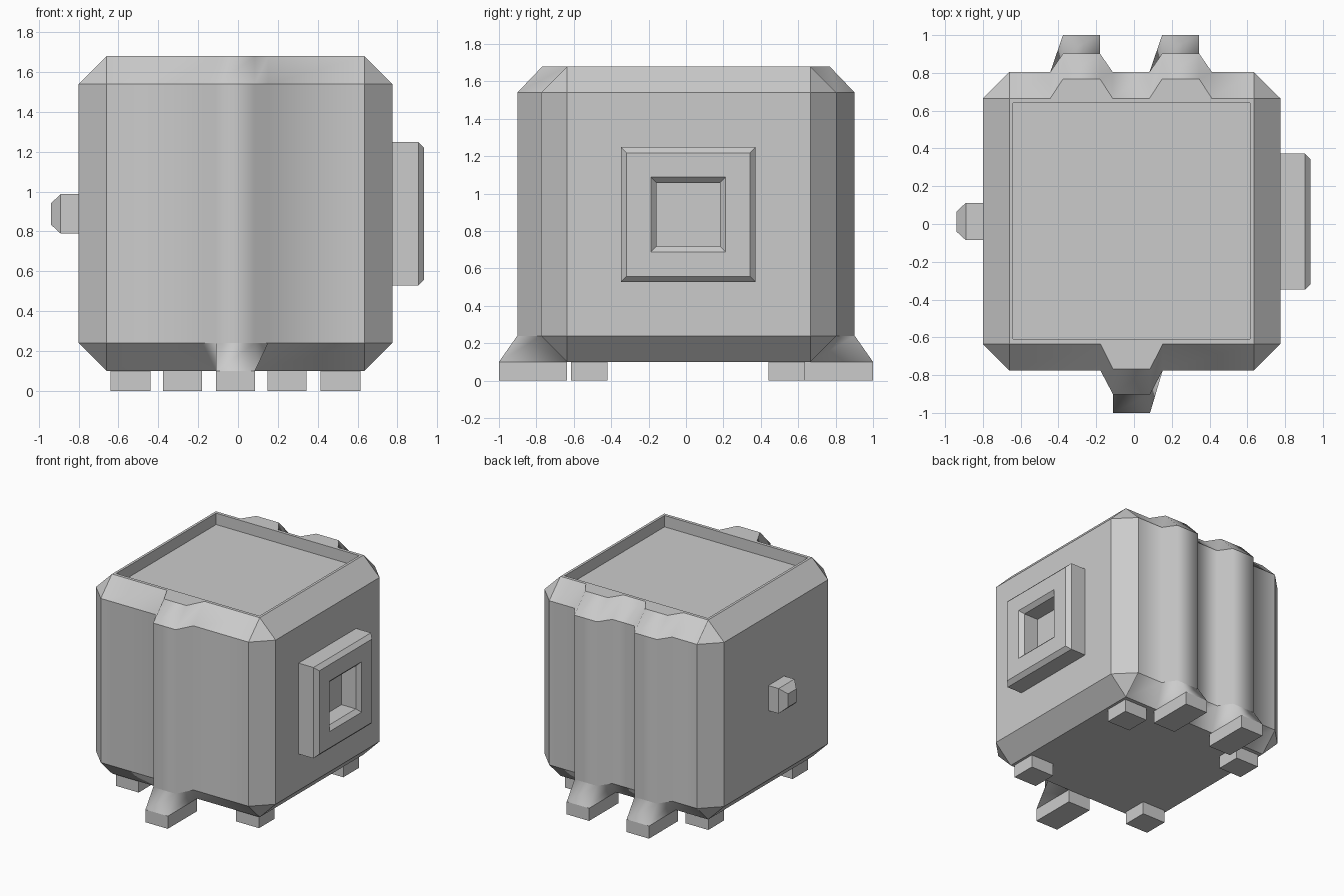
import bpy, bmesh
from mathutils import Vector

if "Cube" in bpy.data.objects:
    bpy.data.objects.remove(bpy.data.objects["Cube"])


def loft(name, rings, soft=()):
    """Skin a stack of equal-length rings, cap both ends; columns in soft stay smooth."""
    bm = bmesh.new()
    loops = [[bm.verts.new(p) for p in r] for r in rings]
    n = len(loops[0])
    sides = []
    for a, b in zip(loops, loops[1:]):
        for i in range(n):
            j = (i + 1) % n
            sides.append(bm.faces.new((a[i], a[j], b[j], b[i])))
    bm.faces.new(loops[0][::-1])
    bm.faces.new(loops[-1])
    if soft:
        for f in sides:
            f.smooth = True
        for e in bm.edges:
            e.smooth = False
        for a, b in zip(loops, loops[1:]):
            for i in soft:
                bm.edges.get((a[i], b[i])).smooth = True
    bmesh.ops.remove_doubles(bm, verts=bm.verts, dist=0.0005)
    bmesh.ops.recalc_face_normals(bm, faces=bm.faces)
    me = bpy.data.meshes.new(name)
    bm.to_mesh(me)
    bm.free()
    ob = bpy.data.objects.new(name, me)
    bpy.context.collection.objects.link(ob)
    return ob


def box(name, x0, x1, y0, y1, z0, z1):
    return loft(name, [[(x0, y0, z), (x1, y0, z), (x1, y1, z), (x0, y1, z)] for z in (z0, z1)])


def square_steps(name, cy, cz, steps):
    """Squares stacked along x: (x, half size)."""
    return loft(name, [[(x, cy - h, cz - h), (x, cy + h, cz - h),
                        (x, cy + h, cz + h), (x, cy - h, cz + h)] for x, h in steps])


X0, X1, Y0, Y1, C = -0.80, 0.775, -0.775, 0.805, 0.14
FRONT = [-0.013]
BACK = [0.247, -0.278]
TIP, BASE = 0.098, 0.165


def outline(z, inset, base, reach):
    """Body cross-section with one front rib and two back ribs."""
    cx = C - inset
    x0, x1, y0, y1 = X0 + inset, X1 - inset, Y0 + inset, Y1 - inset
    pts = [(x0, y0 + cx), (x0 + cx, y0)]
    for c in FRONT:
        pts += [(c - base, y0), (c - TIP, -reach), (c + TIP, -reach), (c + base, y0)]
    pts += [(x1 - cx, y0), (x1, y0 + cx), (x1, y1 - cx), (x1 - cx, y1)]
    for c in BACK:
        pts += [(c + base, y1), (c + TIP, reach), (c - TIP, reach), (c - base, y1)]
    pts += [(x0 + cx, y1), (x0, y1 - cx)]
    return [Vector((x, y, z)) for x, y in pts]


# Chamfered body, ribs flaring out at the bottom
body = loft("body", [outline(0.10, C, TIP, 1.0), outline(0.24, 0, BASE, 0.902),
                     outline(1.54, 0, BASE, 0.902), outline(1.68, C, BASE, 0.768)],
            soft=list(range(2, 6)) + list(range(10, 18)))

# Shallow tray in the top
cutter = box("tray_cutter", -0.64, 0.615, -0.61, 0.64, 1.59, 1.80)
cutter.hide_render = True
cutter.display_type = 'WIRE'
mod = body.modifiers.new("tray", 'BOOLEAN')
mod.operation = 'DIFFERENCE'
mod.solver = 'EXACT'
mod.object = cutter

# Square socket on the right, plug on the left
square_steps("side_socket", 0.012, 0.888, [(0.765, 0.36), (0.905, 0.36), (0.935, 0.33),
                                           (0.935, 0.20), (0.905, 0.17), (0.78, 0.17)])
square_steps("side_plug", 0.013, 0.888, [(-0.79, 0.099), (-0.89, 0.099), (-0.94, 0.053)])

# Long feet under the ribs
for c in FRONT:
    box("front_rib_foot", c - TIP, c + TIP, -1.0, -0.635, 0, 0.10)
for c in BACK:
    box("back_rib_foot", c - TIP, c + TIP, 0.635, 1.0, 0, 0.10)

# Corner feet
for x in (-0.64, 0.415):
    for y in (-0.615, 0.44):
        box("corner_foot", x, x + 0.2, y, y + 0.195, 0, 0.10)
